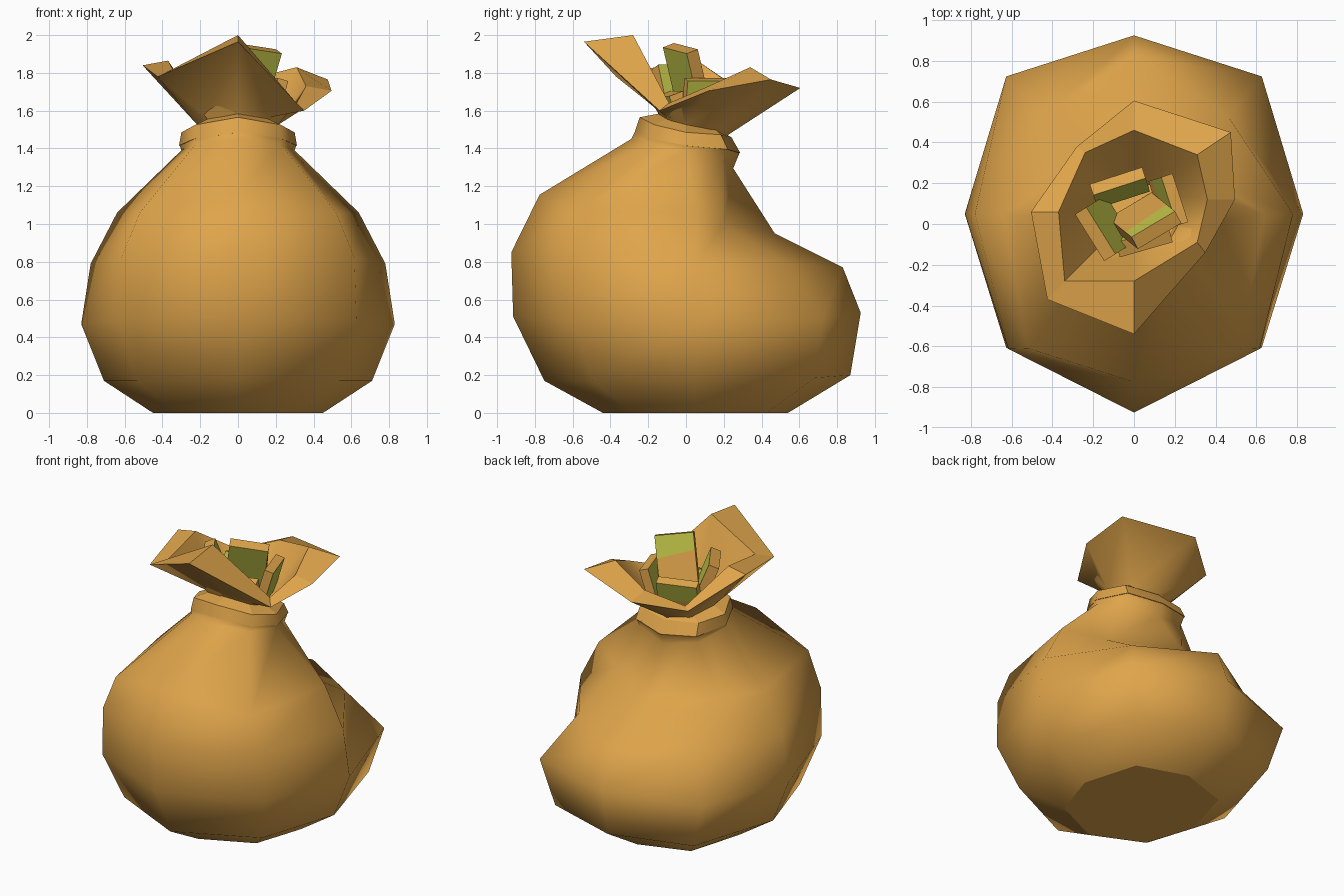
import bpy, bmesh, math
from mathutils import Matrix, Vector

if "Cube" in bpy.data.objects:
    bpy.data.objects.remove(bpy.data.objects["Cube"])


def material(name, rgb):
    m = bpy.data.materials.new(name)
    m.diffuse_color = (*rgb, 1)
    m.use_nodes = True
    m.node_tree.nodes["Principled BSDF"].inputs["Base Color"].default_value = m.diffuse_color
    return m


TAN = material("tan cloth", (0.74, 0.375, 0.07))
GREEN = material("banknote green", (0.55, 0.56, 0.065))


def ring(yf, zf, xr, zr, yb, zb, yr=0.05, kf=0.755, front=None, back=None):
    """Eight-sided ring given by its front, side and back points."""
    fx, fy, fz = front or (xr * kf, yr + (yf - yr) * 0.68, (zf + zr) / 2)
    bx, by, bz = back or (xr * 0.755, yr + (yb - yr) * 0.77, (zb + zr) / 2)
    return [(0, yf, zf), (fx, fy, fz), (xr, yr, zr), (bx, by, bz),
            (0, yb, zb), (-bx, by, bz), (-xr, yr, zr), (-fx, fy, fz)]


def loft(name, rings, angle, flat=()):
    """Skin the rings; bands listed in flat keep hard borders."""
    bm = bmesh.new()
    loops = [[bm.verts.new(p) for p in r] for r in rings]
    for a, b in zip(loops, loops[1:]):
        for i in range(8):
            j = (i + 1) % 8
            bm.faces.new((a[i], a[j], b[j], b[i]))
    bm.faces.new(loops[0][::-1])
    bm.faces.new(loops[-1])
    bmesh.ops.recalc_face_normals(bm, faces=bm.faces)
    me = bpy.data.meshes.new(name)
    bm.to_mesh(me)
    bm.free()
    me.materials.append(TAN)
    ob = bpy.data.objects.new(name, me)
    bpy.context.collection.objects.link(ob)
    bpy.ops.object.select_all(action='DESELECT')
    ob.select_set(True)
    bpy.context.view_layer.objects.active = ob
    bpy.ops.object.shade_smooth_by_angle(angle=math.radians(angle))
    for p in me.polygons:
        if p.index // 8 in flat or len(p.vertices) > 4:
            p.use_smooth = False


# Sack belly, bulging low at the back
loft("sack_body", [
    ring(-0.44, 0.0, 0.45, 0.0, 0.54, 0.0),
    ring(-0.75, 0.17, 0.71, 0.17, 0.87, 0.20),
    ring(-0.915, 0.51, 0.83, 0.47, 0.925, 0.53),
    ring(-0.925, 0.85, 0.78, 0.79, 0.83, 0.77, kf=0.79, back=(0.46, 0.53, 0.79)),
    ring(-0.775, 1.155, 0.64, 1.06, 0.47, 0.95, front=(0.52, -0.61, 1.06), back=(0.40, 0.20, 1.0)),
    ring(-0.29, 1.45, 0.30, 1.39, 0.25, 1.295, 0.0),
    ring(-0.27, 1.49, 0.31, 1.42, 0.285, 1.38, 0.0),
], 65)

# Tie band round the neck, tilted to the back
loft("neck_band", [
    ring(-0.272, 1.485, 0.312, 1.415, 0.288, 1.375, 0.0),
    ring(-0.245, 1.565, 0.30, 1.485, 0.24, 1.46, 0.0),
    ring(-0.14, 1.585, 0.2, 1.535, 0.2, 1.475, 0.0),
], 50, flat=(1,))

# Flared open mouth with a thick, uneven rim
outer = [(0, -0.54, 1.965), (0.35, -0.14, 1.60), (0.495, 0.12, 1.705), (0.475, 0.45, 1.765),
         (0, 0.605, 1.72), (-0.28, 0.38, 1.645), (-0.505, 0.06, 1.84), (-0.425, -0.37, 1.78)]
inner = [(0, -0.28, 2.0), (0.31, -0.09, 1.64), (0.36, 0.12, 1.73), (0.31, 0.34, 1.83),
         (0, 0.46, 1.75), (-0.24, 0.35, 1.66), (-0.37, 0.06, 1.865), (-0.34, -0.28, 1.81)]
loft("sack_mouth", [
    ring(-0.14, 1.52, 0.2, 1.47, 0.2, 1.40, 0.0),
    ring(-0.15, 1.60, 0.22, 1.53, 0.22, 1.47, 0.0),
    outer, inner,
    ring(-0.12, 1.54, 0.18, 1.49, 0.19, 1.43, 0.02),
], 65, flat=(2,))


def bundle(name, top, size, turn, lean, split, roll=0):
    """Note bundle hanging below its top centre; wide faces are green."""
    w, t, h = size
    bm = bmesh.new()
    bmesh.ops.create_cube(bm, size=1)
    bmesh.ops.transform(bm, verts=bm.verts,
                        matrix=Matrix.Translation((0, 0, -h / 2)) @ Matrix.Diagonal((w, t, h, 1)))
    bmesh.ops.bisect_plane(bm, geom=bm.verts[:] + bm.edges[:] + bm.faces[:],
                           plane_co=(0, 0, -split), plane_no=(0.15, 0, 1))
    bm.normal_update()
    for f in bm.faces:
        front = f.normal.y < -0.9
        back = f.normal.y > 0.9 and f.calc_center_median().z > -split
        f.material_index = 1 if front or back else 0
    m = (Matrix.Translation(Vector(top)) @ Matrix.Rotation(math.radians(turn), 4, 'Z')
         @ Matrix.Rotation(math.radians(lean), 4, 'X') @ Matrix.Rotation(math.radians(roll), 4, 'Y'))
    bmesh.ops.transform(bm, verts=bm.verts, matrix=m)
    me = bpy.data.meshes.new(name)
    bm.to_mesh(me)
    bm.free()
    me.materials.append(TAN)
    me.materials.append(GREEN)
    bpy.context.collection.objects.link(bpy.data.objects.new(name, me))


# Banknote bundles poking out of the mouth
bundle("tall_bundle", (0.11, -0.03, 1.93), (0.25, 0.07, 0.42), 28, 19, 0.13, 8)
bundle("left_bundle", (-0.19, -0.05, 1.83), (0.27, 0.07, 0.3), 122, -22, 0.2)
bundle("right_bundle", (0.2, 0.12, 1.765), (0.25, 0.06, 0.24), 108, 16, 0.16)
bundle("back_bundle", (-0.08, 0.21, 1.73), (0.27, 0.06, 0.2), 18, -20, 0.14)
bundle("front_bundle", (0.05, -0.09, 1.69), (0.27, 0.08, 0.15), 16, 20, 0.1)
